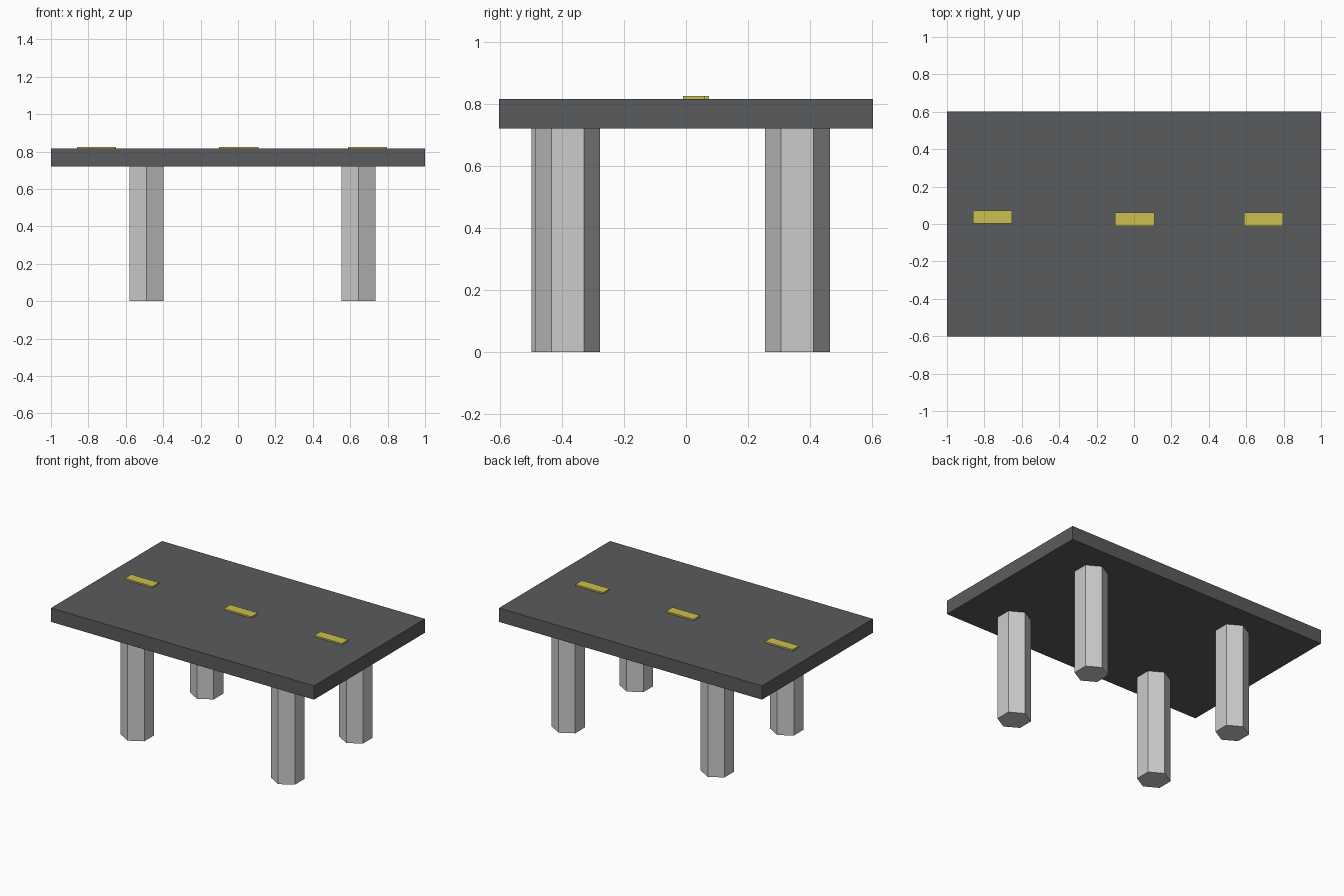
import bpy
import math

if "Cube" in bpy.data.objects:
    bpy.data.objects.remove(bpy.data.objects["Cube"])


def material(name, color):
    m = bpy.data.materials.new(name)
    m.diffuse_color = (*color, 1)
    m.use_nodes = True
    m.node_tree.nodes["Principled BSDF"].inputs["Base Color"].default_value = m.diffuse_color
    return m


def box(name, center, size, mat):
    bpy.ops.mesh.primitive_cube_add(size=1, location=center)
    ob = bpy.context.object
    ob.name = name
    ob.scale = size
    bpy.ops.object.transform_apply(location=False, rotation=False, scale=True)
    ob.data.materials.append(mat)


def leg(name, x, y):
    # Hexagonal post with corners pointing along y
    bpy.ops.mesh.primitive_cylinder_add(
        vertices=6, radius=LEG_RADIUS, depth=UNDERSIDE, location=(x, y, UNDERSIDE / 2))
    bpy.context.object.name = name


UNDERSIDE, SURFACE = 0.72, 0.815
LEG_RADIUS = 0.1045

dark = material("dark_grey", (0.1, 0.105, 0.11))
yellow = material("yellow", (0.6, 0.52, 0.08))

# Table top slab
box("table_top", (0, 0, (UNDERSIDE + SURFACE) / 2), (2, 1.205, SURFACE - UNDERSIDE), dark)

# Four slightly uneven legs
leg("front_left_leg", -0.49, -0.394)
leg("front_right_leg", 0.645, -0.381)
leg("back_left_leg", -0.49, 0.359)
leg("back_right_leg", 0.645, 0.359)

# Thin yellow plates lying along the middle of the top
for name, x, y in (("left_plate", -0.757, 0.038),
                   ("middle_plate", 0.004, 0.026),
                   ("right_plate", 0.692, 0.026)):
    box(name, (x, y, SURFACE + 0.005), (0.21, 0.071, 0.01), yellow)
